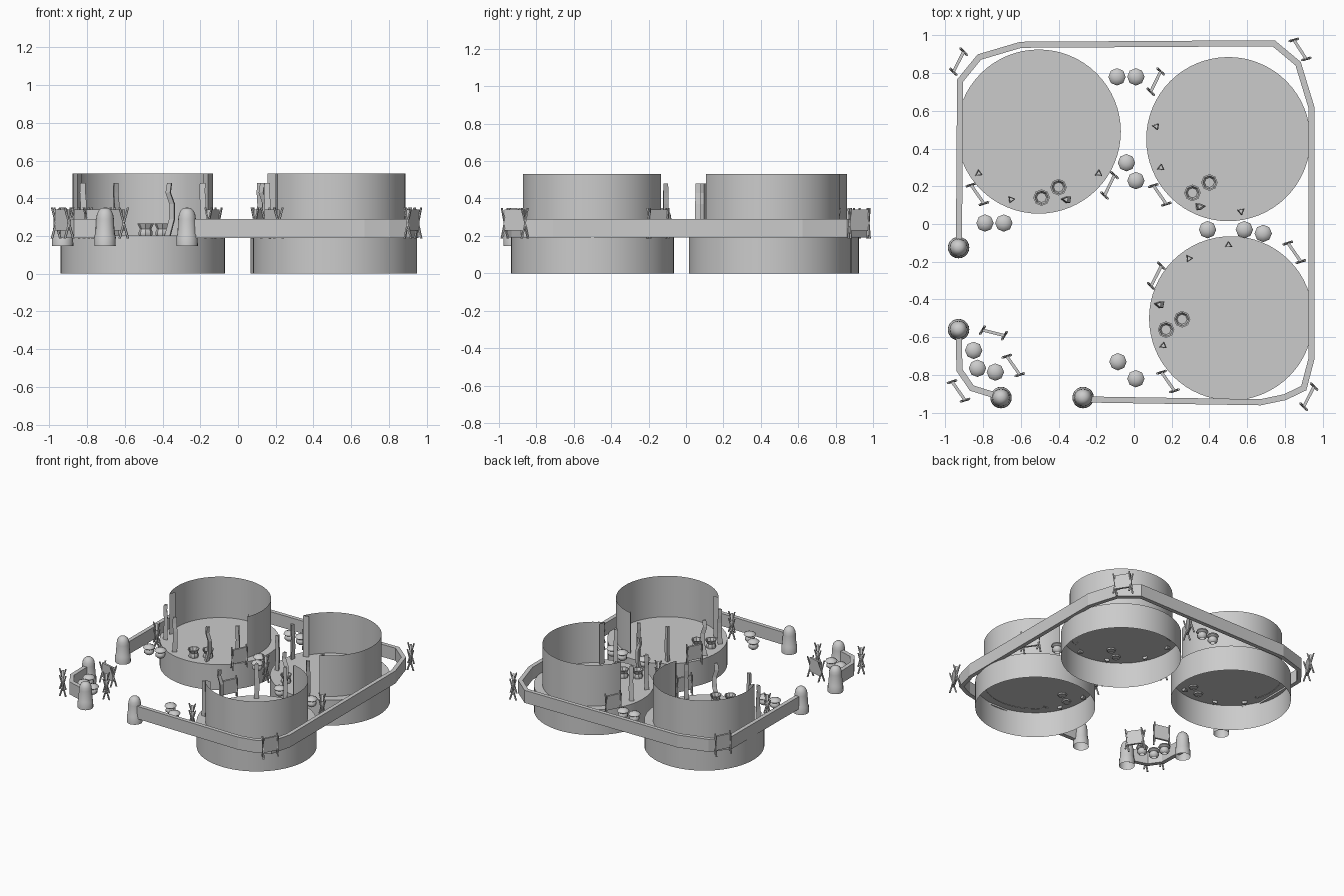
import bpy, bmesh
from math import cos, sin, pi, radians
from mathutils import Vector, Matrix

if "Cube" in bpy.data.objects:
    bpy.data.objects.remove(bpy.data.objects["Cube"])


def make(name, verts, faces, smooth=None, fix=True):
    me = bpy.data.meshes.new(name)
    me.from_pydata([tuple(v) for v in verts], [], faces)
    bm = bmesh.new()
    bm.from_mesh(me)
    if fix:
        bmesh.ops.recalc_face_normals(bm, faces=bm.faces)
    bm.to_mesh(me)
    bm.free()
    ob = bpy.data.objects.new(name, me)
    bpy.context.collection.objects.link(ob)
    if smooth:
        bpy.ops.object.select_all(action='DESELECT')
        ob.select_set(True)
        bpy.context.view_layer.objects.active = ob
        bpy.ops.object.shade_smooth_by_angle(angle=radians(smooth))
    return ob


def lathe(name, c, profile, n, smooth=None, cap=True):
    # profile is (radius, z) from bottom to top; bottom left open, top closed
    verts, faces = [], []
    for r, z in profile:
        verts += [(c[0] + r * cos(2 * pi * i / n), c[1] + r * sin(2 * pi * i / n), z)
                  for i in range(n)]
    for k in range(len(profile) - 1):
        for i in range(n):
            j = (i + 1) % n
            faces.append((k * n + i, k * n + j, k * n + n + j, k * n + n + i))
    if cap:
        faces.append(tuple(range(len(verts) - n, len(verts))))
    return make(name, verts, faces, smooth)


def tube(verts, faces, pts, radii, n=3, turn=0.0):
    # upright stick through the given points
    b = len(verts)
    for p, r in zip(pts, radii):
        verts += [Vector(p) + Vector((r * cos(turn + 2 * pi * i / n),
                                      r * sin(turn + 2 * pi * i / n), 0)) for i in range(n)]
    for k in range(len(pts) - 1):
        for i in range(n):
            j = (i + 1) % n
            faces.append((b + k * n + i, b + k * n + j, b + k * n + n + j, b + k * n + n + i))
    faces.append(tuple(b + i for i in range(n))[::-1])
    faces.append(tuple(b + (len(pts) - 1) * n + i for i in range(n)))


# Huts: drum base, open curved wall, poles across the opening
def hut(x, y, facing):
    f = radians(facing)
    lathe("hut_base", (x, y), [(0.435, 0.0), (0.435, 0.203)], 64, 40)
    gap, n, R = radians(68), 48, 0.372
    pts = [(R, f + gap + (2 * pi - 2 * gap) * i / n) for i in range(n + 1)]
    pts = [(0.337, f + radians(73))] + pts + [(0.337, f - radians(73))]
    verts = [(x + r * cos(a), y + r * sin(a), z) for z in (0.2, 0.53) for r, a in pts]
    m = len(pts)
    make("hut_wall", verts, [(i, i + 1, m + i + 1, m + i) for i in range(m - 1)], 40)
    verts, faces = [], []
    for k, off in enumerate((-55, -22, 22, 55)):
        a = f + radians(off)
        px, py = x + 0.388 * cos(a), y + 0.388 * sin(a)
        w = 0.014 if k == 2 else 0.003
        path = [(px - w, py, 0.185), (px + w, py, 0.29), (px + w, py, 0.37),
                (px - w / 2, py, 0.43), (px, py, 0.48)]
        tube(verts, faces, path, (0.021, 0.02, 0.019, 0.018, 0.017), 3, a)
    make("hut_poles", verts, faces)


hut(-0.505, 0.49, 270)
hut(0.5, 0.45, 225)
hut(0.515, -0.5, 147)


# Pots: lidded outdoors, open bowls on the hut floors
LIDDED = [(0.02, 0.193), (0.036, 0.207), (0.037, 0.224), (0.029, 0.237),
          (0.046, 0.248), (0.04, 0.26), (0.015, 0.27)]
OPEN = [(0.03, 0.193), (0.037, 0.207), (0.036, 0.224), (0.03, 0.237),
        (0.044, 0.265), (0.036, 0.265), (0.026, 0.24)]
for p in [(-0.09, 0.78), (0.01, 0.78), (-0.04, 0.325), (0.01, 0.23), (-0.79, 0.005),
          (-0.69, 0.005), (0.39, -0.03), (0.585, -0.03), (0.685, -0.05), (-0.085, -0.73),
          (0.01, -0.82), (-0.85, -0.67), (-0.83, -0.765), (-0.735, -0.785)]:
    lathe("lidded_pot", p, LIDDED, 8, 50)
for p in [(-0.49, 0.14), (-0.4, 0.195), (0.31, 0.165), (0.4, 0.22),
          (0.17, -0.56), (0.255, -0.505)]:
    lathe("open_pot", p, OPEN, 8, 30)


# Perimeter fence: mitred box section swept along a path
def fence(name, path, half=0.016, z0=0.19, z1=0.29):
    P = [Vector(p) for p in path]
    verts, faces = [], []
    for i, p in enumerate(P):
        d0 = (p - P[i - 1]).normalized() if i else (P[1] - p).normalized()
        d1 = (P[i + 1] - p).normalized() if i < len(P) - 1 else d0
        t = (d0 + d1).normalized()
        nrm = Vector((-t.y, t.x)) * (half / max(0.5, t.dot(d0)))
        for s, z in ((-1, z0), (1, z0), (1, z1), (-1, z1)):
            q = p + nrm * s
            verts.append((q.x, q.y, z))
    for k in range(len(P) - 1):
        for i in range(4):
            j = (i + 1) % 4
            faces.append((4 * k + i, 4 * k + j, 4 * k + 4 + j, 4 * k + 4 + i))
    make(name, verts, faces)


fence("long_fence", [(-0.928, -0.12), (-0.922, 0.76), (-0.82, 0.885), (-0.6, 0.95),
                     (0.74, 0.958), (0.87, 0.85), (0.94, 0.62), (0.942, -0.71),
                     (0.9, -0.87), (0.8, -0.918), (0.67, -0.945), (-0.27, -0.93)])
fence("short_fence", [(-0.93, -0.56), (-0.925, -0.775), (-0.86, -0.87), (-0.705, -0.918)])

# Rounded gate posts with a wider foot
for p in [(-0.93, -0.125), (-0.93, -0.56), (-0.705, -0.92), (-0.27, -0.92)]:
    lathe("gate_post", p, [(0.057, 0.147), (0.056, 0.2), (0.051, 0.21), (0.047, 0.29),
                           (0.043, 0.315), (0.034, 0.335), (0.02, 0.347), (0.006, 0.35)], 20, 60)


# Drying racks: crossed sticks at both ends with a stretched panel between
def rack(x, y, deg):
    M = Matrix.Translation((x, y, 0)) @ Matrix.Rotation(radians(deg), 4, 'Z')
    verts, faces = [], []
    for e in (-0.06, 0.06):
        for s in (-1, 1):
            lean = 0.007 * s
            tube(verts, faces, [(e - lean, -0.022 * s, 0.187), (e + lean, 0.022 * s, 0.35)],
                 (0.007, 0.006), 5)
    sticks = make("rack_sticks", verts, faces)
    sticks.matrix_world = M
    bpy.ops.mesh.primitive_cube_add(size=1)
    panel = bpy.context.object
    panel.name = "rack_panel"
    panel.matrix_world = M @ Matrix.Translation((0, 0, 0.285)) @ \
        Matrix.Diagonal((0.118, 0.016, 0.112, 1))


for r in [(-0.93, 0.86, 63), (0.88, 0.925, -57), (0.115, 0.755, 64), (-0.83, 0.158, -55),
          (-0.13, 0.205, 64), (0.137, 0.155, -55), (0.85, -0.15, -55), (0.118, -0.275, 63),
          (0.18, -0.835, -55), (0.927, -0.915, 63), (-0.93, -0.885, -55),
          (-0.64, -0.75, -55), (-0.745, -0.577, -14)]:
    rack(*r)
